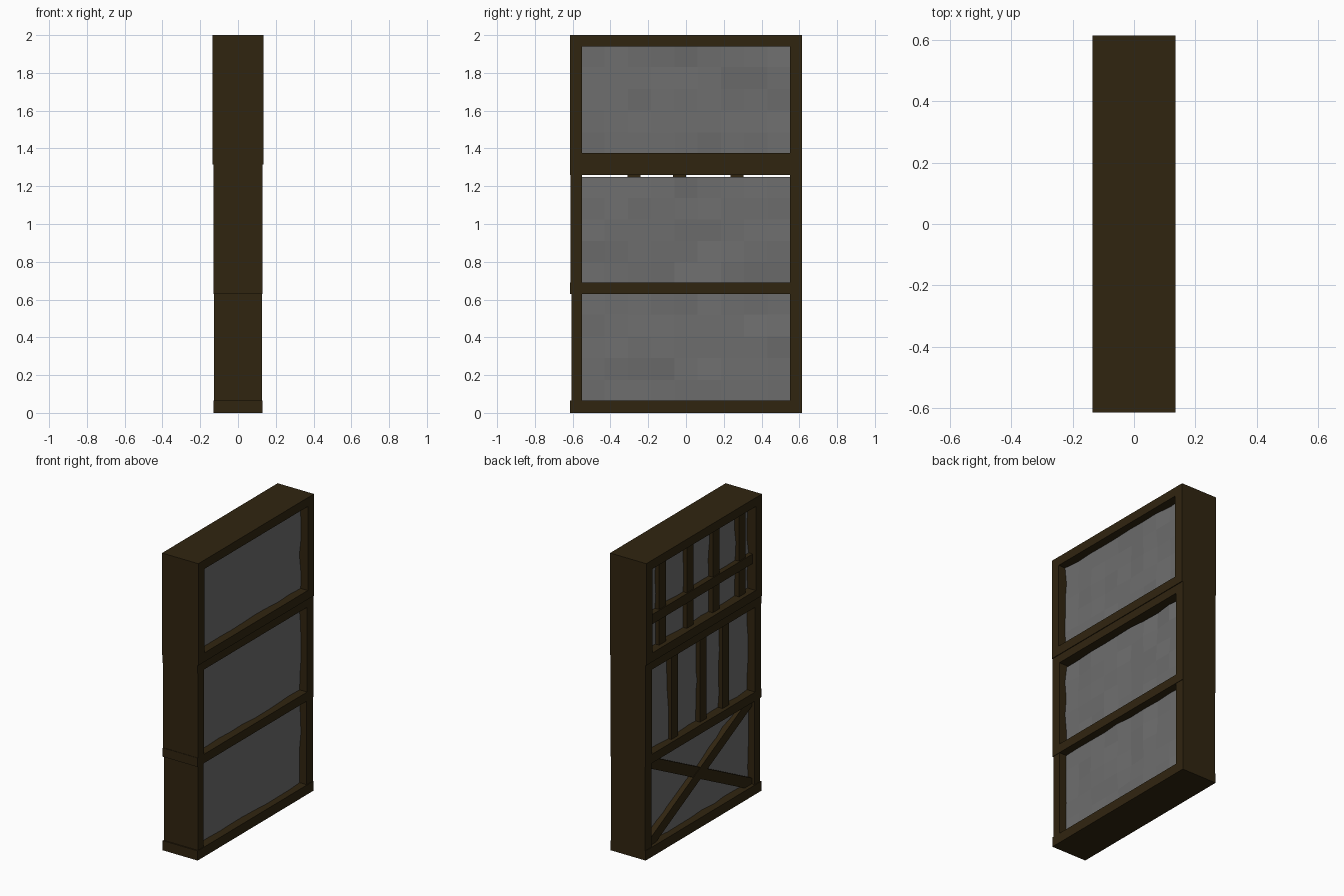
import bpy, bmesh, math, random
from mathutils import Matrix

random.seed(4)
default = bpy.data.objects.get("Cube")
if default:
    bpy.data.objects.remove(default, do_unlink=True)


def material(name, colour):
    mat = bpy.data.materials.new(name)
    mat.use_nodes = True
    mat.diffuse_color = colour
    mat.node_tree.nodes["Principled BSDF"].inputs["Base Color"].default_value = colour
    return mat


WOOD = material("dark_timber", (0.030, 0.018, 0.005, 1))
PLASTER = material("grey_plaster", (0.155, 0.155, 0.155, 1))


def finish(name, bm, mat):
    bmesh.ops.recalc_face_normals(bm, faces=bm.faces)
    mesh = bpy.data.meshes.new(name)
    bm.to_mesh(mesh)
    bm.free()
    mesh.materials.append(mat)
    obj = bpy.data.objects.new(name, mesh)
    bpy.context.collection.objects.link(obj)
    return obj


def beam(name, x, y, z, tilt=0):
    """Timber box given by (min, max) ranges, optionally turned about x."""
    size = [b - a for a, b in (x, y, z)]
    centre = [(a + b) / 2 for a, b in (x, y, z)]
    bm = bmesh.new()
    bmesh.ops.create_cube(bm, size=1, matrix=Matrix.Translation(centre)
                          @ Matrix.Rotation(tilt, 4, 'X') @ Matrix.Diagonal((*size, 1)))
    return finish(name, bm, WOOD)


def panel(name, z0, z1):
    """Thick infill slab with gently uneven faces."""
    bm = bmesh.new()
    bmesh.ops.create_grid(bm, x_segments=9, y_segments=5, size=0.5)
    for v in bm.verts:
        y, z = v.co.x, v.co.y
        v.co = (0.078, y * 1.11, z0 + (z + 0.5) * (z1 - z0))
    top = bmesh.ops.extrude_face_region(bm, geom=bm.faces[:])
    for v in top["geom"]:
        if isinstance(v, bmesh.types.BMVert):
            v.co.x = -0.075
    for v in bm.verts:
        v.co.x += random.uniform(-0.008, 0.008)
    return finish(name, bm, PLASTER)


HALF, INNER = 0.615, 0.55

# Outer posts of the three stacked bays: name, half depth, bottom, top, front edge
for bay, d, z0, z1, front in (("lower", 0.127, 0, 0.63, 0.607),
                              ("middle", 0.13, 0.63, 1.315, 0.612),
                              ("upper", 0.135, 1.315, 2, HALF)):
    beam(bay + "_back_post", (-d, d), (INNER, HALF), (z0, z1))
    beam(bay + "_front_post", (-d, d), (-front, -INNER), (z0, z1))

# Horizontal beams
for name, d, z0, z1 in (("sill_beam", 0.13, 0, 0.065),
                        ("lower_beam", 0.13, 0.63, 0.69),
                        ("middle_beam", 0.13, 1.26, 1.315),
                        ("upper_beam", 0.135, 1.315, 1.375),
                        ("top_beam", 0.135, 1.94, 2)):
    beam(name, (-d, d), (-HALF, HALF), (z0, z1))

# Infill panels, the middle one leaving a thin gap at its top
panel("lower_panel", 0.06, 0.635)
panel("middle_panel", 0.685, 1.25)
panel("upper_panel", 1.37, 1.945)

# Upright studs on the left-hand face
for bay, z0, z1, places in (("middle", 0.69, 1.26, (0.27, -0.035, -0.275)),
                            ("upper", 1.375, 1.94, (0.40, 0.105, -0.17, -0.45))):
    for i, y in enumerate(places):
        beam(f"{bay}_stud_{i + 1}", (-0.105, -0.02), (y - 0.035, y + 0.035), (z0, z1))

# Rail crossing the upper studs
beam("upper_rail", (-0.112, -0.04), (-INNER, INNER), (1.55, 1.615))

# Crossed braces in the lower bay, ends buried in the frame
angle = math.atan2(0.565, 2 * INNER)
reach = math.hypot(0.565, 2 * INNER) / 2
for name, side, x in (("rising_brace", 1, -0.105), ("falling_brace", -1, -0.108)):
    beam(name, (x, -0.02), (-reach, reach), (0.3125, 0.3825), side * angle)
